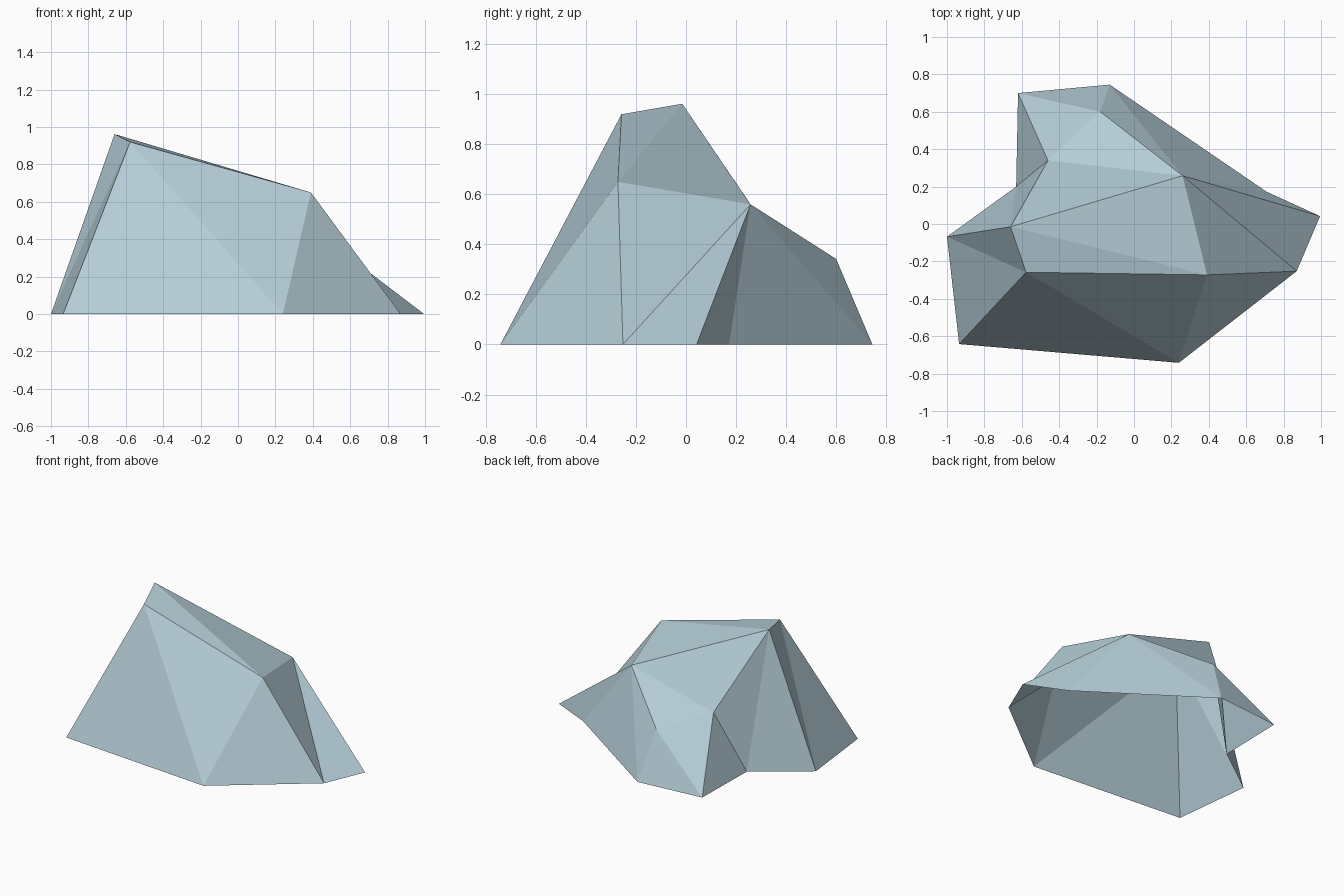
import bpy, bmesh

if "Cube" in bpy.data.objects:
    bpy.data.objects.remove(bpy.data.objects["Cube"])

# Footprint outline on the ground, counter-clockwise from the front left
BASE = [(-0.935, -0.642), (0.24, -0.742), (0.87, -0.252), (0.995, 0.042), (0.71, 0.172),
        (-0.13, 0.745), (-0.62, 0.70), (-0.63, 0.20), (-1.0, -0.068)]
# Upper rim, counter-clockwise from the front left
RIM = [(-0.577, -0.258, 0.92), (0.39, -0.272, 0.65), (0.26, 0.258, 0.56),
       (-0.18, 0.60, 0.342), (-0.46, 0.34, 0.44), (-0.66, -0.015, 0.962)]
# Order in which the side triangles advance along base (b) or rim (r)
STEPS = "brbrbbbrbrbrbrb"

bm = bmesh.new()
base = [bm.verts.new((x, y, 0)) for x, y in BASE]
rim = [bm.verts.new(p) for p in RIM]

# Sides: zip the two loops together (underside stays open)
i = j = 0
for step in STEPS:
    b, r = base[i % len(base)], rim[j % len(rim)]
    if step == "b":
        i += 1
        bm.faces.new((b, base[i % len(base)], r))
    else:
        j += 1
        bm.faces.new((b, rim[j % len(rim)], r))

# Top facets
for a, b, c in ((5, 0, 1), (5, 1, 2), (5, 2, 4), (2, 3, 4)):
    bm.faces.new((rim[a], rim[b], rim[c]))

mesh = bpy.data.meshes.new("rock")
bm.to_mesh(mesh)
bm.free()

# Pale blue grey stone, flat shaded
stone = bpy.data.materials.new("pale blue grey stone")
stone.diffuse_color = (0.46, 0.61, 0.68, 1)
stone.use_nodes = True
stone.node_tree.nodes["Principled BSDF"].inputs["Base Color"].default_value = stone.diffuse_color
mesh.materials.append(stone)
rock = bpy.data.objects.new("rock", mesh)
bpy.context.collection.objects.link(rock)
